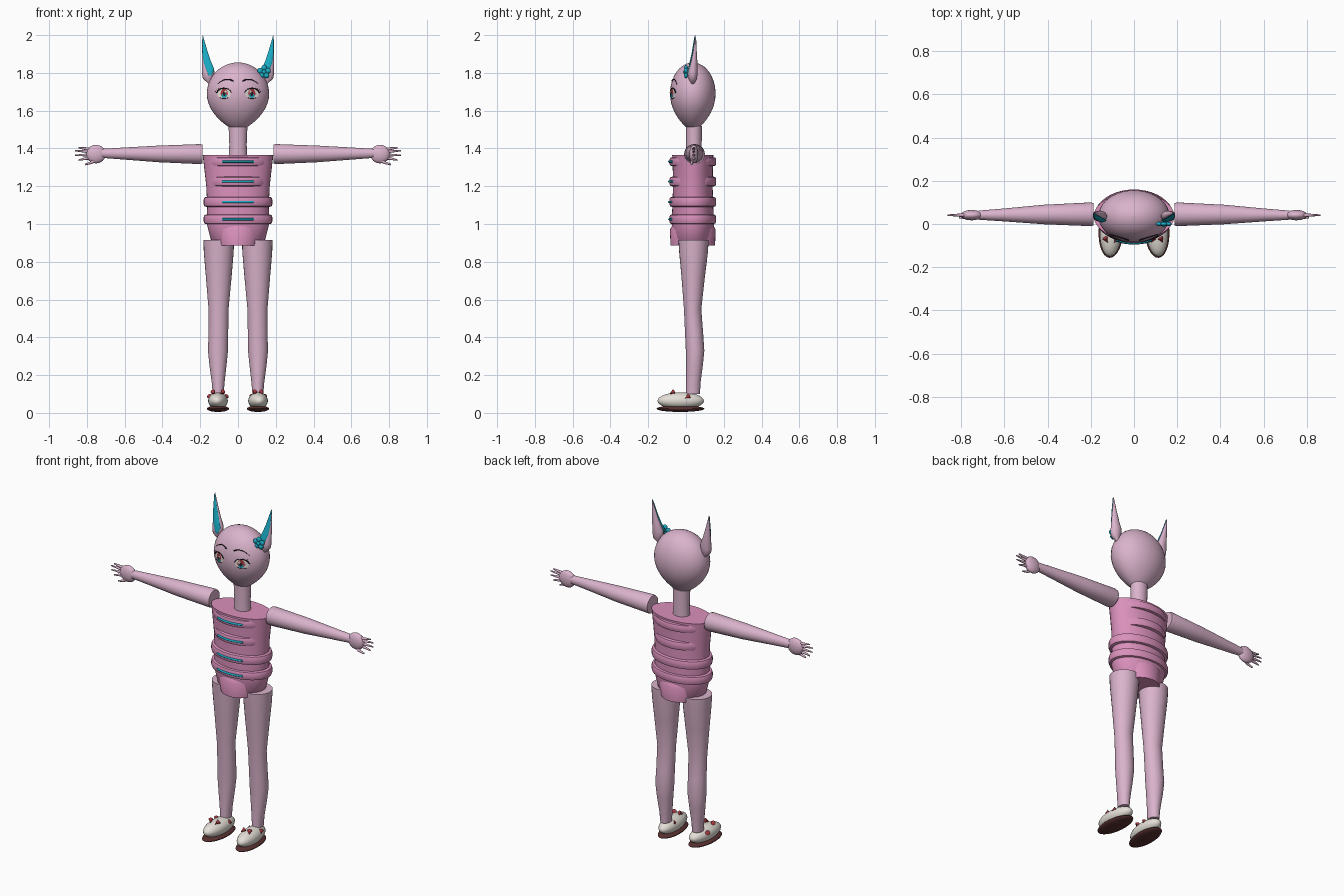
import bpy, bmesh, math
from mathutils import Vector

cube = bpy.data.objects.get("Cube")
if cube:
    bpy.data.objects.remove(cube, do_unlink=True)


def material(name, r, g, b):
    m = bpy.data.materials.new(name)
    m.use_nodes = True
    m.diffuse_color = (r, g, b, 1)
    m.node_tree.nodes["Principled BSDF"].inputs["Base Color"].default_value = (r, g, b, 1)
    return m


SKIN = material("pale pink skin", 0.70, 0.45, 0.60)
SUIT = material("rose pink suit", 0.70, 0.28, 0.50)
TEAL = material("teal", 0.01, 0.42, 0.56)
WHITE = material("off white", 0.78, 0.74, 0.68)
SOLE = material("dark brown", 0.10, 0.03, 0.03)
RED = material("dark red", 0.40, 0.04, 0.05)
BLACK = material("near black", 0.02, 0.012, 0.016)
CY = 0.036


def finish(bm, name, mat):
    bmesh.ops.recalc_face_normals(bm, faces=bm.faces)
    mesh = bpy.data.meshes.new(name)
    bm.to_mesh(mesh)
    bm.free()
    mesh.materials.append(mat)
    ob = bpy.data.objects.new(name, mesh)
    bpy.context.collection.objects.link(ob)
    bpy.ops.object.select_all(action='DESELECT')
    ob.select_set(True)
    bpy.context.view_layer.objects.active = ob
    bpy.ops.object.shade_smooth_by_angle(angle=math.radians(45))
    return ob


def loft(name, mat, rings, n=32, place=lambda u, v, w: (u, v, w)):
    """Skin elliptical rings given as (w, centre u, centre v, radius u, radius v)."""
    bm = bmesh.new()
    loops = []
    for w, cu, cv, ru, rv in rings:
        angles = [2 * math.pi * i / n for i in range(n)]
        loops.append([bm.verts.new(place(cu + ru * math.cos(a), cv + rv * math.sin(a), w)) for a in angles])
    for a, b in zip(loops, loops[1:]):
        for i in range(n):
            j = (i + 1) % n
            bm.faces.new((a[i], a[j], b[j], b[i]))
    bm.faces.new(loops[0])
    bm.faces.new(loops[-1])
    return finish(bm, name, mat)


def ellipsoid(name, mat, centre, size, n=24, turn=0):
    bm = bmesh.new()
    bmesh.ops.create_uvsphere(bm, u_segments=n, v_segments=n // 2, radius=1)
    bmesh.ops.scale(bm, vec=size, verts=bm.verts)
    ob = finish(bm, name, mat)
    ob.location = centre
    ob.rotation_euler = (0, 0, turn)
    return ob


def cord(name, mat, points, radius, taper=1.0):
    """Round cord through points, thinning towards its last point."""
    curve = bpy.data.curves.new(name, 'CURVE')
    curve.dimensions = '3D'
    curve.bevel_depth = radius
    curve.bevel_resolution = 2
    curve.use_fill_caps = True
    spline = curve.splines.new('POLY')
    spline.points.add(len(points) - 1)
    for i, (p, q) in enumerate(zip(spline.points, points)):
        p.co = (*q, 1)
        p.radius = 1 + (taper - 1) * i / (len(points) - 1)
    curve.materials.append(mat)
    ob = bpy.data.objects.new(name, curve)
    bpy.context.collection.objects.link(ob)
    return ob


# Head: an egg with a narrow chin
HZ, HR, DEPTH = 1.69, 0.165, 0.73


def head_radius(z):
    s = (z - HZ) / (HR if z > HZ else 0.2)
    c = math.sqrt(max(0, 1 - s * s))
    return HR * (c if z > HZ else c ** 1.6)


def on_face(x, z, lift=0.0):
    r = head_radius(z)
    return (x, CY - DEPTH * math.sqrt(max(0, r * r - x * x)) - lift, z)


rings = []
for i in range(25):
    a = math.pi * (i / 24 - 0.5)
    z = HZ + math.sin(a) * (HR if a > 0 else 0.2)
    r = max(head_radius(z), 0.001)
    rings.append((z, 0, CY, r, r * DEPTH))
loft("head", SKIN, rings, 40)
loft("neck", SKIN, [(1.34, 0, 0.042, 0.05, 0.043), (1.42, 0, 0.042, 0.046, 0.041), (1.52, 0, 0.042, 0.05, 0.043)])

# Torso with its padded bands
loft("torso", SUIT, [(0.90, 0, CY, 0.125, 0.09), (0.92, 0, CY, 0.145, 0.10), (1.0, 0, CY, 0.165, 0.112),
                     (1.1, 0, CY, 0.163, 0.108), (1.2, 0, CY, 0.168, 0.105), (1.28, 0, CY, 0.177, 0.106),
                     (1.365, 0, CY, 0.187, 0.109)], 40)
loft("hip_panel", SUIT, [(0.885, 0, CY, 0.112, 0.118), (0.97, 0, CY, 0.125, 0.121), (0.99, 0, CY, 0.12, 0.11)], 40)


def band(name, z, h, rx, ry):
    profile = [(-1, 0.015), (-0.85, 0.004), (-0.4, 0), (0.4, 0), (0.85, 0.004), (1, 0.015)]
    loft(name, SUIT, [(z + t * h, 0, CY, rx - d, ry - d) for t, d in profile], 40)


for name, z, h, rx in (("chest_band", 1.33, 0.024, 0.168), ("rib_band", 1.225, 0.026, 0.158),
                       ("waist_band", 1.117, 0.027, 0.182), ("hip_band", 1.025, 0.026, 0.182)):
    band(name, z, h, rx, 0.124)
    line = []
    for i in range(13):
        x = 0.082 * (i / 6 - 1)
        line.append((x, CY - 0.124 * math.sqrt(1 - (x / rx) ** 2) - 0.001, z))
    cord(name + "_trim", TEAL, line, 0.006)

# Paired parts
for side, s in (("left", 1), ("right", -1)):
    # Arm and hand run outwards along x
    def outward(u, v, w, s=s):
        return (s * w, v, u)

    loft(side + "_arm", SKIN, [(0.188, 1.370, 0.045, 0.050, 0.052), (0.20, 1.370, 0.045, 0.053, 0.055),
                               (0.42, 1.371, 0.044, 0.044, 0.045), (0.6, 1.373, 0.042, 0.032, 0.030),
                               (0.72, 1.374, 0.041, 0.024, 0.021)], 28, outward)
    ellipsoid(side + "_palm", SKIN, (s * 0.752, 0.041, 1.37), (0.052, 0.024, 0.049))
    for i, (z0, x1, z1) in enumerate([(1.395, 0.845, 1.405), (1.382, 0.863, 1.388),
                                      (1.366, 0.862, 1.364), (1.352, 0.845, 1.338)]):
        cord(f"{side}_finger_{i + 1}", SKIN, [(s * 0.77, 0.041, z0), (s * 0.815, 0.041, (z0 + z1) / 2),
                                              (s * x1, 0.041, z1)], 0.010, 0.35)
    cord(side + "_thumb", SKIN, [(s * 0.75, 0.036, 1.345), (s * 0.775, 0.03, 1.325), (s * 0.81, 0.03, 1.315)], 0.011, 0.4)

    # Leg
    loft(side + "_leg", SKIN, [(0.10, s * 0.105, 0.037, 0.029, 0.037), (0.16, s * 0.105, 0.039, 0.034, 0.038),
                               (0.25, s * 0.106, 0.045, 0.045, 0.044), (0.33, s * 0.106, 0.048, 0.053, 0.049),
                               (0.42, s * 0.104, 0.043, 0.052, 0.048), (0.55, s * 0.103, 0.035, 0.053, 0.046),
                               (0.72, s * 0.102, 0.038, 0.068, 0.062), (0.85, s * 0.102, 0.04, 0.079, 0.076),
                               (0.915, s * 0.102, 0.04, 0.081, 0.080)], 28)

    # Shoe with sole and small bow points
    tilt = s * 0.06
    ellipsoid(side + "_shoe", WHITE, (s * 0.106, -0.028, 0.064), (0.052, 0.123, 0.045), 28, tilt)
    ellipsoid(side + "_sole", SOLE, (s * 0.106, -0.03, 0.022), (0.058, 0.127, 0.017), 28, tilt)
    for i, (x, y, z) in enumerate([(0.085, -0.075, 0.107), (0.128, -0.075, 0.107),
                                   (0.067, 0.005, 0.083), (0.147, 0.005, 0.083)]):
        bm = bmesh.new()
        bmesh.ops.create_cone(bm, cap_ends=True, segments=8, radius1=0.013, radius2=0.001, depth=0.026)
        bow = finish(bm, f"{side}_shoe_point_{i + 1}", RED)
        bow.location = (s * x, y, z)
        bow.rotation_euler = (math.radians(115), 0, 0.5 if x > 0.1 else -0.5)

    # Pointed ear and its teal lining
    loft(side + "_ear", SKIN, [(1.742, s * 0.150, CY, 0.006, 0.008), (1.77, s * 0.160, CY, 0.026, 0.022),
                               (1.795, s * 0.158, CY, 0.033, 0.025), (1.82, s * 0.158, 0.038, 0.032, 0.024),
                               (1.86, s * 0.167, 0.042, 0.024, 0.018), (1.91, s * 0.175, 0.046, 0.015, 0.011),
                               (2.0, s * 0.188, 0.052, 0.001, 0.001)], 20)
    loft(side + "_ear_lining", TEAL, [(1.785, s * 0.148, 0.012, 0.008, 0.005), (1.82, s * 0.148, 0.016, 0.022, 0.005),
                                      (1.86, s * 0.163, 0.025, 0.020, 0.005), (1.91, s * 0.174, 0.035, 0.014, 0.004),
                                      (1.995, s * 0.187, 0.047, 0.002, 0.002)], 16)

    # Eye plates follow the face
    def eye_plate(name, mat, x, z, rx, rz, lift, s=s):
        bm = bmesh.new()
        bmesh.ops.create_circle(bm, cap_ends=True, segments=20, radius=1)
        bmesh.ops.inset_region(bm, faces=bm.faces, thickness=0.5)
        for v in bm.verts:
            v.co = Vector(on_face(s * (x + rx * v.co.x), z + rz * v.co.y, lift))
        ob = finish(bm, side + name, mat)
        if ob.data.polygons[0].normal.y > 0:
            ob.data.flip_normals()

    eye_plate("_eye_white", WHITE, 0.074, 1.690, 0.036, 0.027, 0.002)
    eye_plate("_iris_upper", RED, 0.073, 1.692, 0.019, 0.024, 0.0035)
    eye_plate("_iris_lower", TEAL, 0.073, 1.680, 0.014, 0.012, 0.005)
    eye_plate("_pupil", BLACK, 0.073, 1.690, 0.008, 0.012, 0.0065)
    eye_plate("_eye_glint", WHITE, 0.066, 1.701, 0.006, 0.006, 0.008)

    # Lashes and brow
    lid = []
    for i in range(9):
        a = math.pi * (0.05 + 0.9 * i / 8)
        lid.append(on_face(s * (0.074 + 0.038 * math.cos(a)), 1.692 + 0.027 * math.sin(a), 0.003))
    cord(side + "_upper_lid", BLACK, lid, 0.0035, 0.6)
    for i in range(3):
        x, z = 0.112 - 0.007 * i, 1.694 + 0.009 * i
        cord(f"{side}_lash_{i + 1}", BLACK, [on_face(s * x, z, 0.002), on_face(s * (x + 0.009), z + 0.009, 0.008)], 0.002, 0.3)
    lower = [on_face(s * (0.05 + 0.008 * i), 1.664 + 0.0006 * (i - 3) ** 2, 0.003) for i in range(7)]
    cord(side + "_lower_lid", BLACK, lower, 0.0015)
    brow = [on_face(s * (0.025 + 0.014 * i), 1.757 + 0.0018 * i * (4.5 - i), 0.002) for i in range(7)]
    cord(side + "_brow", BLACK, brow, 0.0035, 0.4)

# Flower beside the left ear
for i in range(5):
    a = math.pi * (0.5 + 0.4 * i)
    ellipsoid(f"petal_{i + 1}", TEAL, (0.138 + 0.022 * math.cos(a), 0.0, 1.805 + 0.022 * math.sin(a)),
              (0.015, 0.010, 0.015), 14)
ellipsoid("flower_heart", TEAL, (0.138, -0.006, 1.805), (0.011, 0.009, 0.011), 14)
